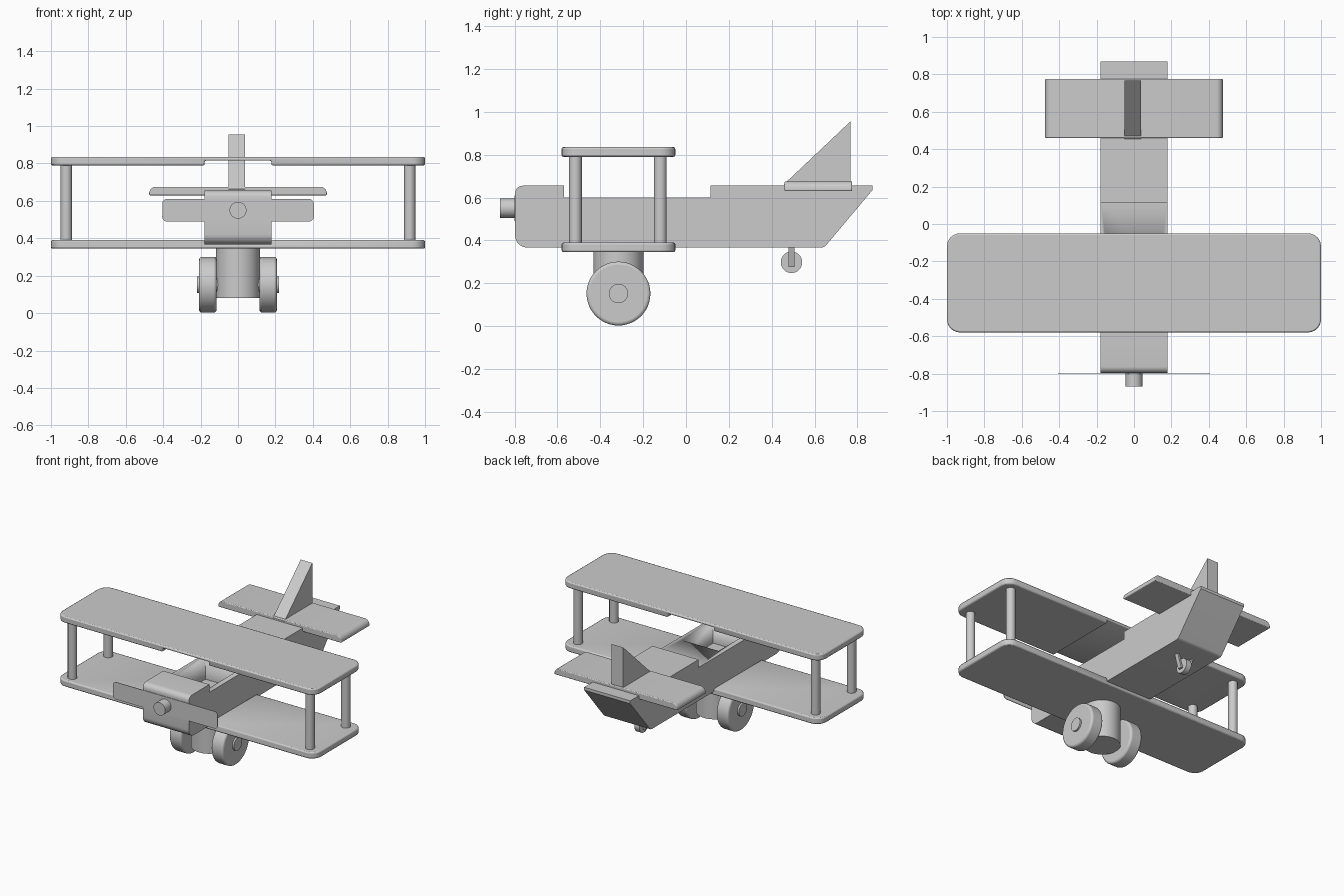
import bpy, bmesh, math
from mathutils import Vector

if "Cube" in bpy.data.objects:
    bpy.data.objects.remove(bpy.data.objects["Cube"])


def finish(name, bm, bevel=0.0):
    bmesh.ops.recalc_face_normals(bm, faces=bm.faces[:])
    me = bpy.data.meshes.new(name)
    bm.to_mesh(me)
    bm.free()
    ob = bpy.data.objects.new(name, me)
    bpy.context.collection.objects.link(ob)
    bpy.ops.object.select_all(action='DESELECT')
    ob.select_set(True)
    bpy.context.view_layer.objects.active = ob
    bpy.ops.object.shade_smooth_by_angle(angle=math.radians(35))
    if bevel:
        m = ob.modifiers.new("soft_edges", 'BEVEL')
        m.width, m.segments = bevel, 3
        m.limit_method, m.angle_limit = 'ANGLE', math.radians(50)
    return ob


def rounded(corners, seg=6):
    """Outline from (u, v, radius) corners; radius 0 stays sharp."""
    out, n = [], len(corners)
    for i, (u, v, r) in enumerate(corners):
        p = Vector((u, v))
        if r == 0:
            out.append(p)
            continue
        a = (Vector(corners[i - 1][:2]) - p).normalized()
        b = (Vector(corners[(i + 1) % n][:2]) - p).normalized()
        half = a.angle(b) / 2
        c = p + (a + b).normalized() * (r / math.sin(half))
        s = p + a * (r / math.tan(half)) - c
        e = p + b * (r / math.tan(half)) - c
        ang = math.atan2(s.x * e.y - s.y * e.x, s.dot(e))
        for k in range(seg + 1):
            t = ang * k / seg
            out.append(c + Vector((s.x * math.cos(t) - s.y * math.sin(t),
                                   s.x * math.sin(t) + s.y * math.cos(t))))
    return out


def rect(u0, u1, v0, v1, r=0):
    return [(u0, v0, r), (u1, v0, r), (u1, v1, r), (u0, v1, r)]


def prism(name, corners, axis, lo, hi, bevel=0.0):
    """Extrude an outline along an axis, the outline using the other two axes in order."""
    bm = bmesh.new()
    vs = []
    for p in rounded(corners):
        co = [p.x, p.y]
        co.insert('xyz'.index(axis), lo)
        vs.append(bm.verts.new(co))
    f = bm.faces.new(vs)
    ext = bmesh.ops.extrude_face_region(bm, geom=[f])
    d = [0, 0, 0]
    d['xyz'.index(axis)] = hi - lo
    bmesh.ops.translate(bm, vec=d, verts=[v for v in ext['geom'] if isinstance(v, bmesh.types.BMVert)])
    return finish(name, bm, bevel)


def rod(name, a, b, r, seg=32, bevel=0.0):
    """Cylinder from point a to point b."""
    a, b = Vector(a), Vector(b)
    bm = bmesh.new()
    bmesh.ops.create_cone(bm, cap_ends=True, segments=seg, radius1=r, radius2=r, depth=(b - a).length)
    bm.transform((b - a).to_track_quat('Z', 'Y').to_matrix().to_4x4())
    bmesh.ops.translate(bm, vec=(a + b) / 2, verts=bm.verts[:])
    return finish(name, bm, bevel)


def cut(ob, cutter):
    m = ob.modifiers.new("cut", 'BOOLEAN')
    m.operation, m.solver, m.object = 'DIFFERENCE', 'EXACT', cutter
    cutter.hide_render = True
    cutter.display_type = 'WIRE'


# Fuselage with cockpit hollow
body = prism("fuselage", [
    (-0.797, 0.367, 0.055), (0.645, 0.367, 0.03), (0.87, 0.635, 0), (0.87, 0.655, 0),
    (0.115, 0.655, 0), (0.115, 0.60, 0), (-0.57, 0.60, 0), (-0.57, 0.655, 0),
    (-0.797, 0.655, 0.035)], 'x', -0.178, 0.178)
cut(body, prism("cockpit_cutter", rect(-0.14, 0.14, -0.50, -0.16), 'z', 0.45, 0.75))

# Wings, each with a shallow centre groove facing the fuselage
plan = rect(-1, 1, -0.58, -0.05, 0.07)
for name, z0, z1, g0, g1 in (("upper_wing", 0.79, 0.835, 0.75, 0.815),
                             ("lower_wing", 0.345, 0.39, 0.367, 0.42)):
    wing = prism(name, plan, 'z', z0, z1)
    cut(wing, prism(name + "_groove_cutter", rect(-0.178, 0.178, -0.7, 0.1), 'z', g0, g1))
    m = wing.modifiers.new("soft_edges", 'BEVEL')
    m.width, m.segments = 0.008, 2
    m.limit_method, m.angle_limit = 'ANGLE', math.radians(50)

# Propeller and its shaft
prism("propeller", rect(-0.405, 0.405, 0.49, 0.61, 0.025), 'y', -0.803, -0.799)
rod("propeller_shaft", (0, -0.868, 0.55), (0, -0.75, 0.55), 0.045)

# Tailplane and fin
prism("tailplane", [(-0.475, 0.63, 0), (0.475, 0.63, 0), (0.475, 0.675, 0.035),
                    (-0.475, 0.675, 0.035)], 'y', 0.46, 0.775, 0.005)
prism("tail_fin", [(0.455, 0.66, 0), (0.767, 0.66, 0), (0.767, 0.955, 0)], 'x', -0.052, 0.037)

# Undercarriage leg
rod("undercarriage_leg", (0, -0.315, 0.08), (0, -0.315, 0.36), 0.117, 48)

for side, s in (("left", -1), ("right", 1)):
    # Wing struts in two halves
    for pos, y in (("front", -0.516), ("rear", -0.12)):
        for part, z0, z1 in (("lower", 0.38, 0.59), ("upper", 0.59, 0.80)):
            rod(f"{side}_{pos}_{part}_strut", (s * 0.918, y, z0), (s * 0.918, y, z1), 0.03, 24)
    # Main wheels and hubs
    rod(f"{side}_wheel", (s * 0.115, -0.315, 0.152), (s * 0.208, -0.315, 0.152), 0.149, 48, 0.014)
    rod(f"{side}_hub", (s * 0.10, -0.315, 0.152), (s * 0.22, -0.315, 0.152), 0.045)
    # Splayed tail wheel fork
    prism(f"{side}_tail_fork", [(s * 0.022, 0.275, 0), (s * 0.036, 0.275, 0),
                                (s * 0.068, 0.38, 0), (s * 0.054, 0.38, 0)], 'y', 0.477, 0.507)

# Tail wheel
rod("tail_wheel", (-0.02, 0.492, 0.298), (0.02, 0.492, 0.298), 0.05)
rod("tail_axle", (-0.032, 0.492, 0.292), (0.032, 0.492, 0.292), 0.012, 16)
